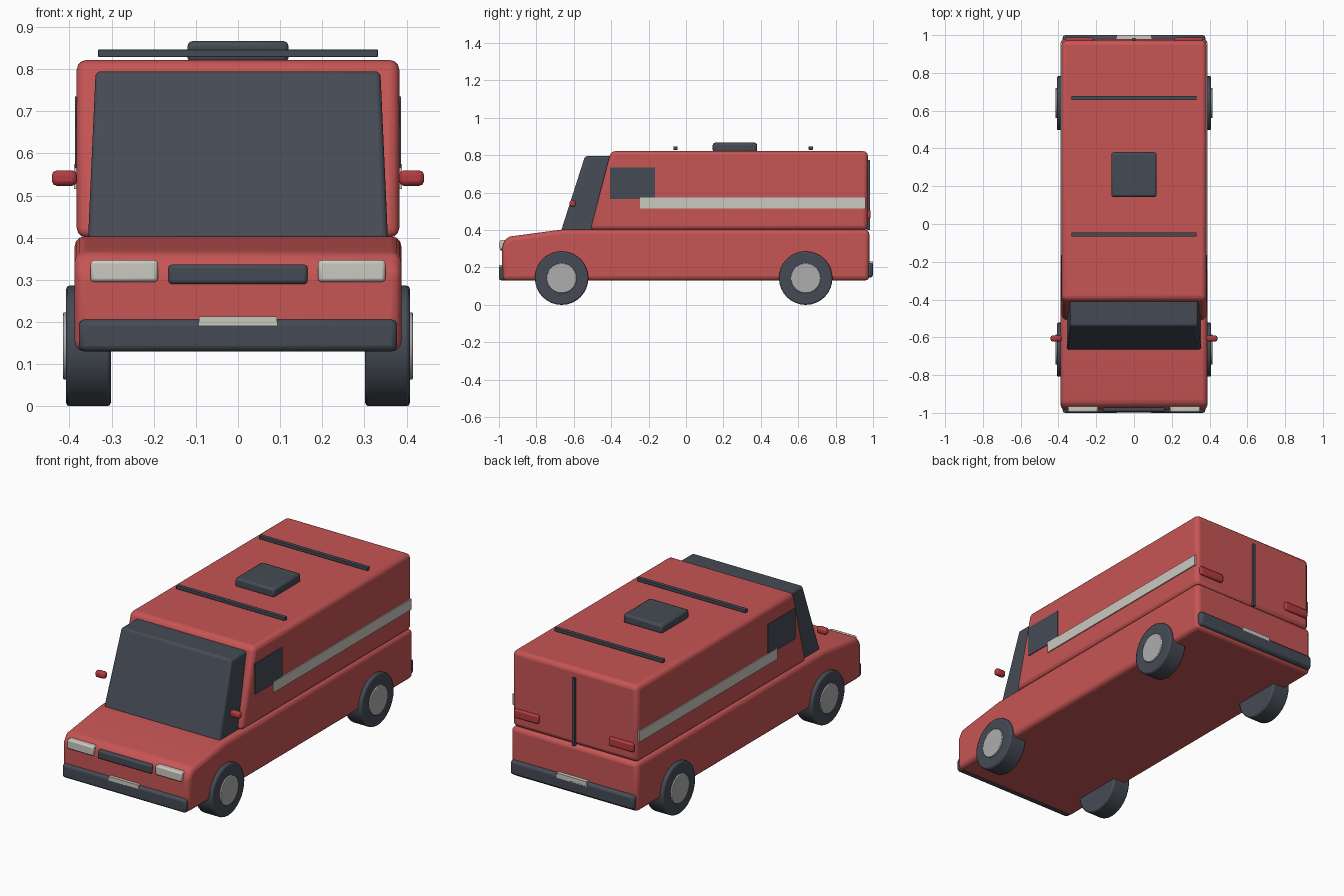
import bpy, bmesh, math

if "Cube" in bpy.data.objects:
    bpy.data.objects.remove(bpy.data.objects["Cube"])


def material(name, rgb):
    m = bpy.data.materials.new(name)
    m.diffuse_color = (*rgb, 1)
    m.use_nodes = True
    m.node_tree.nodes["Principled BSDF"].inputs["Base Color"].default_value = m.diffuse_color
    return m


RED = material("body red", (0.57, 0.09, 0.09))
DARK = material("dark slate", (0.06, 0.071, 0.091))
CREAM = material("light cream", (0.60, 0.585, 0.53))
GREY = material("hub grey", (0.42, 0.42, 0.42))
LAMP = material("deep red", (0.45, 0.045, 0.05))


def finish(bm, name, mat, bevel=0.0, segments=2):
    bmesh.ops.recalc_face_normals(bm, faces=bm.faces)
    me = bpy.data.meshes.new(name)
    bm.to_mesh(me)
    bm.free()
    me.materials.append(mat)
    ob = bpy.data.objects.new(name, me)
    bpy.context.collection.objects.link(ob)
    if bevel:
        b = ob.modifiers.new("bevel", "BEVEL")
        b.width, b.segments = bevel, segments
        b.limit_method, b.angle_limit = "ANGLE", math.radians(25)
    bpy.ops.object.select_all(action="DESELECT")
    ob.select_set(True)
    bpy.context.view_layer.objects.active = ob
    bpy.ops.object.shade_smooth_by_angle(angle=math.radians(30))
    return ob


def box(name, x, y, z, mat, bevel=0.0):
    """Box from (min, max) ranges on each axis."""
    bm = bmesh.new()
    bmesh.ops.create_cube(bm, size=1)
    for v in bm.verts:
        v.co = [(r[0] + r[1]) / 2 + c * (r[1] - r[0]) for r, c in zip((x, y, z), v.co)]
    return finish(bm, name, mat, bevel)


def extrude_profile(name, profile, mat, bevel):
    """Side profile points (y, z, half width) joined across x."""
    bm = bmesh.new()
    left = [bm.verts.new((-w, y, z)) for y, z, w in profile]
    right = [bm.verts.new((w, y, z)) for y, z, w in profile]
    bm.faces.new(left)
    bm.faces.new(right)
    n = len(profile)
    for i in range(n):
        j = (i + 1) % n
        bm.faces.new((left[i], left[j], right[j], right[i]))
    return finish(bm, name, mat, bevel, 3)


def disc(name, x, y, z, radius, mat, bevel):
    """Cylinder lying along x."""
    bm = bmesh.new()
    bmesh.ops.create_cone(bm, cap_ends=True, segments=32, radius1=radius,
                          radius2=radius, depth=x[1] - x[0])
    for v in bm.verts:
        a, b, c = v.co
        v.co = ((x[0] + x[1]) / 2 + c, y + a, z + b)
    return finish(bm, name, mat, bevel)


# Lower body with sloping bonnet
extrude_profile("lower_body", [(-0.983, 0.13, 0.388), (-0.983, 0.32, 0.388), (-0.955, 0.364, 0.388),
                               (-0.66, 0.403, 0.388), (0.98, 0.403, 0.388), (0.98, 0.13, 0.388)], RED, 0.024)

# Tall cargo body with raked front edge
extrude_profile("cargo_body", [(-0.512, 0.4, 0.383), (-0.402, 0.822, 0.383),
                               (0.972, 0.822, 0.383), (0.972, 0.4, 0.383)], RED, 0.024)

# Dark glazed cab
extrude_profile("windscreen_cab", [(-0.668, 0.395, 0.356), (-0.54, 0.795, 0.338),
                                   (-0.38, 0.795, 0.338), (-0.48, 0.395, 0.356)], DARK, 0.012)

# Parts repeated on both sides
for s, side in ((-1, "left"), (1, "right")):
    def span(a, b):
        return tuple(sorted((s * a, s * b)))

    box(f"{side}_window", span(0.380, 0.387), (-0.405, -0.165), (0.565, 0.735), DARK)
    box(f"{side}_stripe", span(0.380, 0.389), (-0.245, 0.96), (0.515, 0.575), CREAM)
    box(f"{side}_mirror", span(0.382, 0.442), (-0.622, -0.59), (0.523, 0.56), LAMP, 0.012)
    box(f"{side}_headlight", span(0.19, 0.35), (-0.996, -0.95), (0.295, 0.347), CREAM, 0.008)
    box(f"{side}_tail_light", span(0.215, 0.365), (0.96, 0.987), (0.46, 0.507), LAMP, 0.008)
    for y, end in ((-0.665, "front"), (0.64, "rear")):
        disc(f"{side}_{end}_wheel", span(0.302, 0.408), y, 0.143, 0.143, DARK, 0.008)
        disc(f"{side}_{end}_hub", span(0.39, 0.415), y, 0.143, 0.08, GREY, 0.003)

# Front and rear fittings
box("grille", (-0.165, 0.165), (-0.994, -0.95), (0.29, 0.336), DARK, 0.008)
box("front_bumper", (-0.378, 0.378), (-1.0, -0.955), (0.13, 0.206), DARK, 0.014)
box("rear_bumper", (-0.378, 0.378), (0.955, 1.0), (0.147, 0.225), DARK, 0.014)
box("front_plate", (-0.092, 0.092), (-1.0, -0.975), (0.19, 0.213), CREAM)
box("rear_plate", (-0.092, 0.092), (0.97, 1.0), (0.205, 0.232), CREAM)
box("rear_door_seam", (-0.007, 0.007), (0.965, 0.985), (0.4, 0.775), DARK)

# Roof fittings
box("roof_vent", (-0.12, 0.12), (0.143, 0.38), (0.815, 0.867), DARK, 0.012)
for y, end in ((-0.056, "front"), (0.667, "rear")):
    box(f"{end}_roof_bar", (-0.332, 0.332), (y - 0.011, y + 0.011), (0.829, 0.847), DARK, 0.002)
